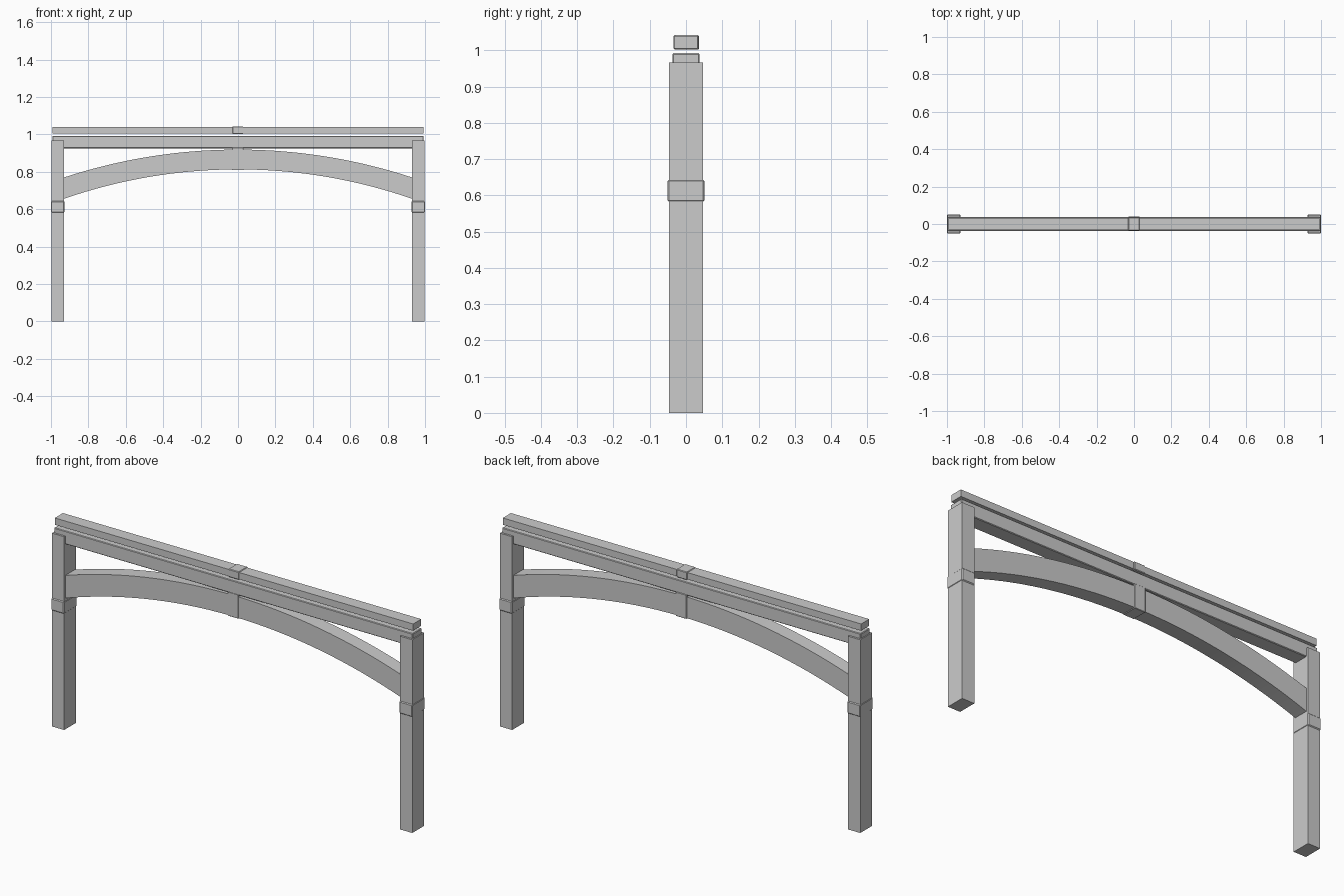
import bpy, bmesh

if "Cube" in bpy.data.objects:
    bpy.data.objects.remove(bpy.data.objects["Cube"])


def finish(name, bm, bevel=0.0):
    bmesh.ops.recalc_face_normals(bm, faces=bm.faces[:])
    mesh = bpy.data.meshes.new(name)
    bm.to_mesh(mesh)
    bm.free()
    obj = bpy.data.objects.new(name, mesh)
    bpy.context.collection.objects.link(obj)
    if bevel:
        mod = obj.modifiers.new("soft_edges", "BEVEL")
        mod.width = bevel
        mod.segments = 1
    return obj


def box(name, x0, x1, y0, y1, z0, z1, bevel=0.0):
    bm = bmesh.new()
    bmesh.ops.create_cube(bm, size=1)
    for v in bm.verts:
        v.co.x = x0 + (v.co.x + 0.5) * (x1 - x0)
        v.co.y = y0 + (v.co.y + 0.5) * (y1 - y0)
        v.co.z = z0 + (v.co.z + 0.5) * (z1 - z0)
    return finish(name, bm, bevel)


def arc_z(x, crown, end, half=0.93):
    # height of a circular arc with the given crown and end heights
    s = crown - end
    r = (half * half + s * s) / (2 * s)
    return crown - r + (r * r - x * x) ** 0.5


def arch_half(name, side, x_in=0.026, x_out=0.932, depth=0.037, n=16):
    xs = [x_in + (x_out - x_in) * i / n for i in range(n + 1)]
    bm = bmesh.new()
    rings = []
    for x in xs:
        hi, lo = arc_z(x, 0.919, 0.770), arc_z(x, 0.813, 0.656)
        rings.append([bm.verts.new((side * x, y, z)) for y, z in
                      ((-depth, lo), (depth, lo), (depth, hi), (-depth, hi))])
    for a, b in zip(rings, rings[1:]):
        for k in range(4):
            m = (k + 1) % 4
            bm.faces.new((a[k], a[m], b[m], b[k]))
    bm.faces.new(rings[0])
    bm.faces.new(rings[-1])
    obj = finish(name, bm)
    bpy.ops.object.select_all(action="DESELECT")
    obj.select_set(True)
    bpy.context.view_layer.objects.active = obj
    bpy.ops.object.shade_smooth_by_angle(angle=0.5)


# Posts, collars and arch halves on both sides
for label, s in (("left", -1), ("right", 1)):
    px = sorted((s * 0.998, s * 0.93))
    cx = sorted((s * 1.0, s * 0.928))
    box(label + "_post", *px, -0.047, 0.047, 0, 0.967)
    box(label + "_post_collar", *cx, -0.051, 0.051, 0.582, 0.643, 0.004)
    arch_half(label + "_arch_brace", s)

# Cross beam and floating top rail
box("cross_beam", -0.993, 0.993, -0.037, 0.037, 0.926, 0.992, 0.003)
box("top_rail", -0.992, 0.992, -0.032, 0.032, 1.005, 1.039)

# Centre keystone under the beam and clasp around the rail
box("arch_keystone", -0.031, 0.029, -0.038, 0.040, 0.809, 0.93, 0.002)
box("rail_clasp", -0.031, 0.029, -0.034, 0.036, 1.002, 1.042, 0.003)
